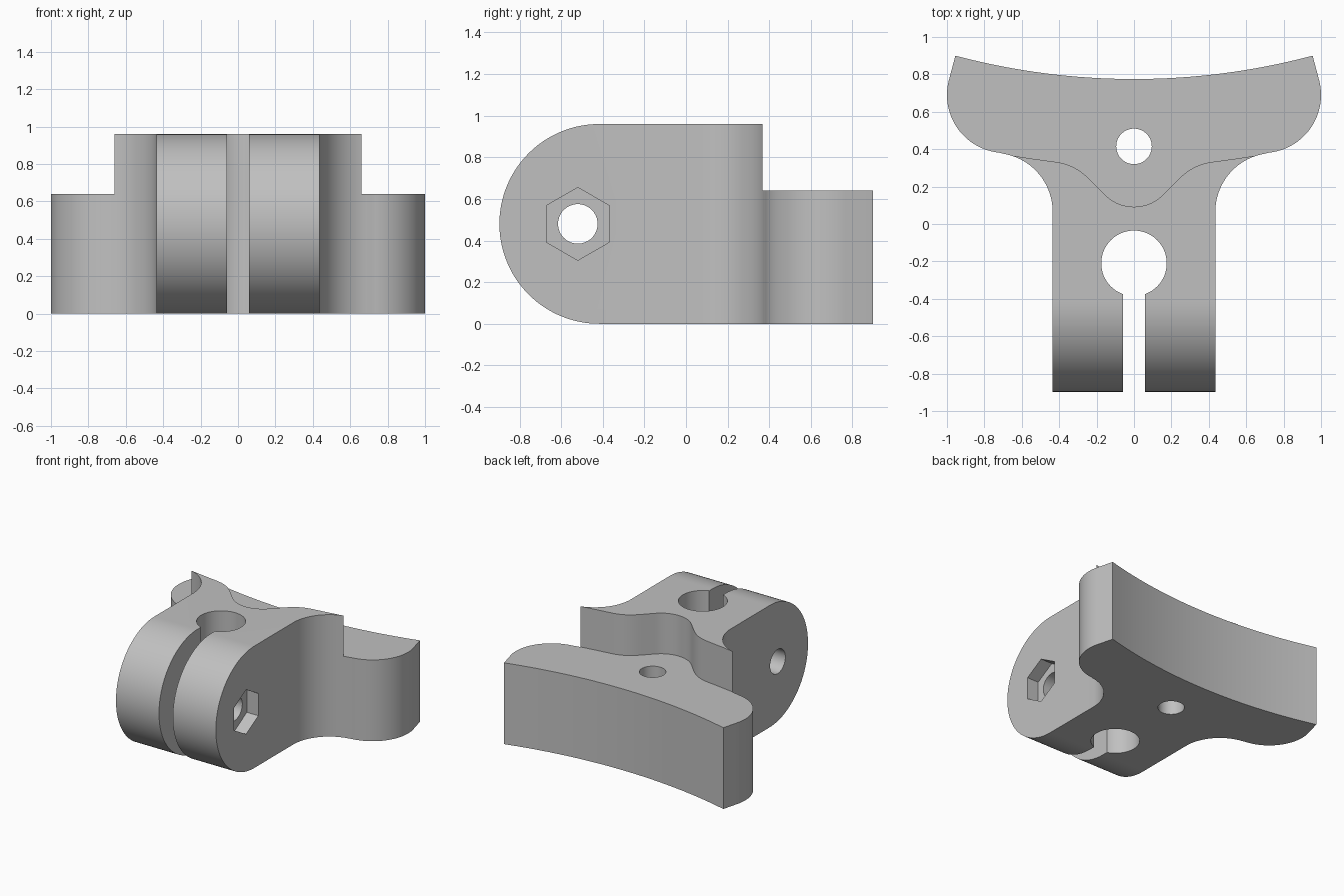
import bpy, bmesh
from math import sin, cos, radians, asin

cube = bpy.data.objects.get("Cube")
if cube:
    bpy.data.objects.remove(cube, do_unlink=True)

HEIGHT, STEP = 0.96, 0.64


def arc(cx, cy, r, start, end, n=24):
    """Points on a circle from start to end, in degrees."""
    return [(cx + r * cos(radians(start + (end - start) * i / n)),
             cy + r * sin(radians(start + (end - start) * i / n))) for i in range(n + 1)]


def bezier(a, b, c, d, n=16):
    pts = []
    for i in range(1, n + 1):
        t = i / n
        s = 1 - t
        pts.append(tuple(s**3 * a[k] + 3 * s * s * t * b[k] + 3 * s * t * t * c[k] + t**3 * d[k]
                         for k in (0, 1)))
    return pts


def mirrored(half):
    """Close a right-hand half outline by reflecting it across the centre line."""
    return half + [(-x, y) for x, y in reversed(half) if x > 1e-5]


def prism(name, profile, low, high, axis="z"):
    """Extrude a flat profile along z (profile in x, y) or x (profile in y, z)."""
    def place(p, h):
        return (p[0], p[1], h) if axis == "z" else (h, p[0], p[1])
    bm = bmesh.new()
    bottom = [bm.verts.new(place(p, low)) for p in profile]
    top = [bm.verts.new(place(p, high)) for p in profile]
    bm.faces.new(bottom)
    bm.faces.new(top)
    for i in range(len(profile)):
        j = (i + 1) % len(profile)
        bm.faces.new((bottom[i], bottom[j], top[j], top[i]))
    bmesh.ops.recalc_face_normals(bm, faces=bm.faces)
    mesh = bpy.data.meshes.new(name)
    bm.to_mesh(mesh)
    bm.free()
    obj = bpy.data.objects.new(name, mesh)
    bpy.context.collection.objects.link(obj)
    return obj


def combine(target, tool, operation="DIFFERENCE"):
    mod = target.modifiers.new(tool.name, "BOOLEAN")
    mod.operation, mod.solver, mod.object = operation, "EXACT", tool
    bpy.context.view_layer.objects.active = target
    bpy.ops.object.modifier_apply(modifier=mod.name)
    bpy.data.objects.remove(tool, do_unlink=True)


def circle(cx, cy, r, n=64):
    return arc(cx, cy, r, 0, 360, n)[:-1]


# Plan outline: curved back, rounded wings, filleted neck, straight clamp arm
back_r = 3.71
spread = math_angle = asin(0.955 / back_r) * 57.29578
half = arc(0, 0.775 + back_r, back_r, -90, -90 + spread, 16)
half += arc(0.69, 0.69, 0.31, 14, -84.5, 32)
half += arc(0.75, 0.065, 0.315, 95.5, 180, 28)[1:]
half += [(0.435, -1.1)]
body = prism("clamp_bracket", mirrored(half), -0.1, HEIGHT + 0.1)

# Side profile with the rounded front
side = arc(-0.417, HEIGHT / 2, HEIGHT / 2, 270, 90, 64) + [(1.2, HEIGHT), (1.2, 0)]
combine(body, prism("side_profile", side, -1.2, 1.2, "x"), "INTERSECT")

# Lowered back ledge behind a wavy wall
wall = arc(0, 0.312, 0.22, -90, -45, 14)
wall += bezier(wall[-1], (0.24, 0.24), (0.29, 0.315), (0.42, 0.332))
wall += [(0.55, 0.35), (0.70, 0.373), (1.2, 0.373), (1.2, 1.2)]
combine(body, prism("ledge_cutter", mirrored(wall), STEP, 1.2))

# Vertical bores and the clamp slot
combine(body, prism("pin_bore", circle(0, 0.415, 0.095), -0.2, 1.2))
combine(body, prism("clamp_bore", circle(0, -0.21, 0.175), -0.2, 1.2))
combine(body, prism("slot", [(-0.06, -1.2), (0.06, -1.2), (0.06, -0.25), (-0.06, -0.25)], -0.2, 1.2))

# Cross bolt hole with a hexagonal nut pocket on the left side
combine(body, prism("bolt_bore", circle(-0.52, 0.48, 0.095), -1.2, 1.2, "x"))
combine(body, prism("nut_pocket", arc(-0.52, 0.48, 0.175, 30, 390, 6)[:-1], 0.335, 0.7, "x"))

# Finish
grey = bpy.data.materials.new("plain grey")
grey.use_nodes = True
colour = (0.53, 0.53, 0.53, 1)
grey.diffuse_color = colour
grey.node_tree.nodes["Principled BSDF"].inputs["Base Color"].default_value = colour
body.data.materials.clear()
body.data.materials.append(grey)
for face in body.data.polygons:
    face.material_index = 0
bpy.ops.object.select_all(action="DESELECT")
body.select_set(True)
bpy.context.view_layer.objects.active = body
bpy.ops.object.shade_smooth_by_angle(angle=radians(25))
